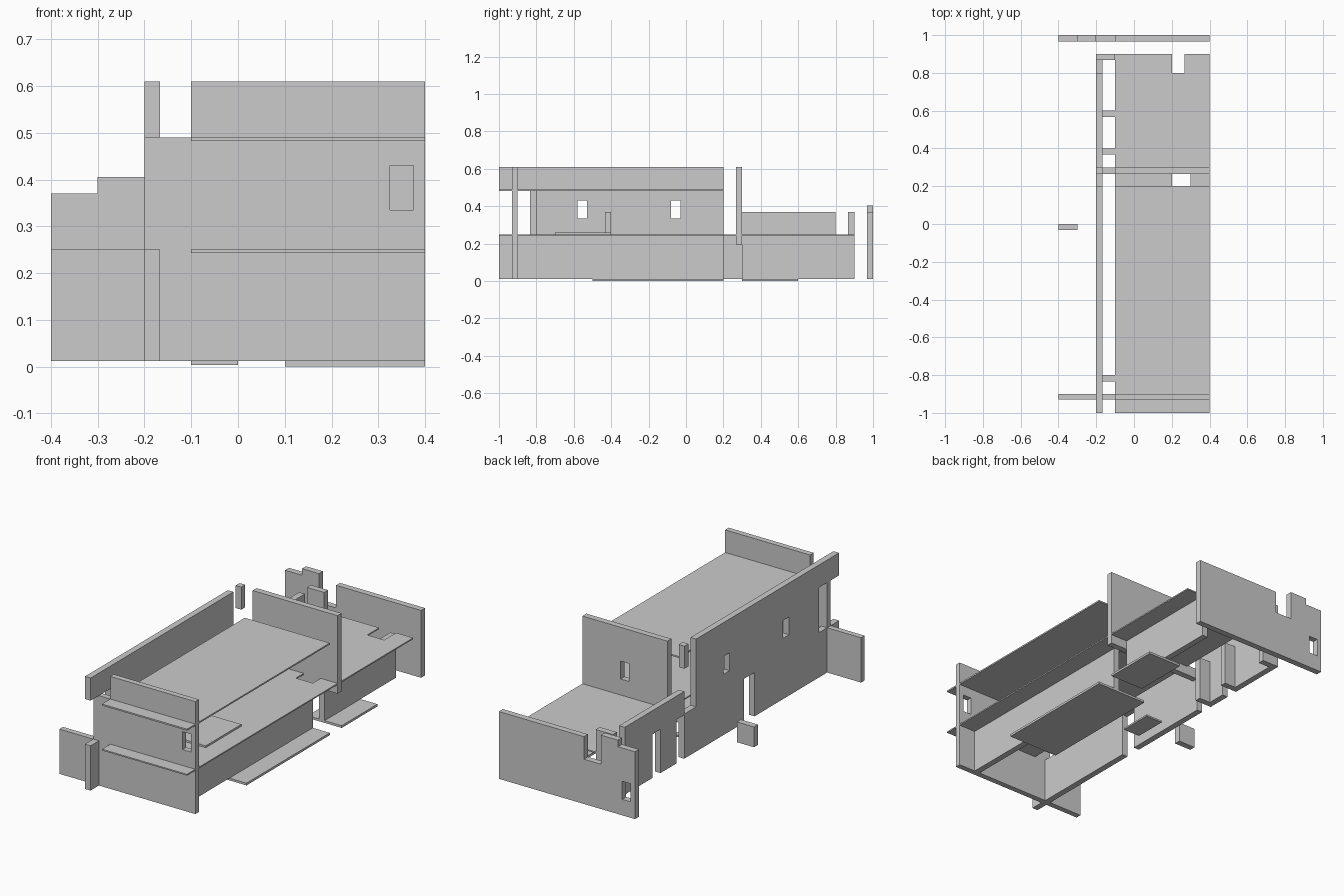
import bpy, bmesh
from mathutils import Vector

if "Cube" in bpy.data.objects:
    bpy.data.objects.remove(bpy.data.objects["Cube"])

T = 0.033           # wall thickness
G, F, R, P = 0.012, 0.25, 0.49, 0.61   # ground, first floor, roof, parapet heights


def panel(name, axis, lo, hi, solids, holes=()):
    """Flat plate normal to axis: union of rectangles (u0,u1,v0,v1) minus holes."""
    rects = list(solids) + list(holes)
    us = sorted({round(c, 4) for r in rects for c in r[:2]})
    vs = sorted({round(c, 4) for r in rects for c in r[2:]})

    def inside(u, v, group):
        return any(a < u < b and c < v < d for a, b, c, d in group)

    def place(u, v):
        return {'x': (lo, u, v), 'y': (u, lo, v), 'z': (u, v, lo)}[axis]

    bm = bmesh.new()
    for u0, u1 in zip(us, us[1:]):
        for v0, v1 in zip(vs, vs[1:]):
            u, v = (u0 + u1) / 2, (v0 + v1) / 2
            if inside(u, v, solids) and not inside(u, v, holes):
                bm.faces.new([bm.verts.new(place(*p)) for p in
                              ((u0, v0), (u1, v0), (u1, v1), (u0, v1))])
    bmesh.ops.remove_doubles(bm, verts=bm.verts, dist=1e-5)
    ext = bmesh.ops.extrude_face_region(bm, geom=bm.faces[:], use_keep_orig=True)
    off = Vector([(hi - lo) if a == axis else 0 for a in 'xyz'])
    bmesh.ops.translate(bm, vec=off,
                        verts=[g for g in ext['geom'] if isinstance(g, bmesh.types.BMVert)])
    bmesh.ops.recalc_face_normals(bm, faces=bm.faces)
    bmesh.ops.dissolve_limit(bm, angle_limit=0.01, verts=bm.verts, edges=bm.edges)
    me = bpy.data.meshes.new(name)
    bm.to_mesh(me)
    bm.free()
    ob = bpy.data.objects.new(name, me)
    bpy.context.collection.objects.link(ob)
    return ob


# Cross walls (u = x, v = z)
panel("front_wall", 'y', -0.93, -0.9,
      [(-0.4, -0.2, G, F), (-0.2, -0.1, G, R), (-0.1, 0.4, G, P)],
      [(0.325, 0.375, 0.335, 0.43)])
panel("middle_wall", 'y', 0.266, 0.299,
      [(-0.2, -0.1, 0.195, F), (-0.1, 0.4, 0.195, P)],
      [(0.125, 0.175, 0.335, 0.43)])
panel("back_wall", 'y', 0.967, 1.0,
      [(-0.4, -0.3, G, 0.37), (-0.3, -0.2, G, 0.405),
       (-0.2, -0.1, G, F), (-0.1, 0.4, G, 0.37)],
      [(-0.375, -0.325, 0.097, 0.193)])

# Long left wall (u = y, v = z) with doors, windows and terrace railing
panel("left_wall", 'x', -0.2, -0.2 + T,
      [(-1.0, 0.9, G, F), (-0.83, 0.2, F, R), (-1.0, 0.2, R, P),
       (0.3, 0.8, F, 0.37), (0.867, 0.9, F, 0.37)],
      [(-0.58, -0.53, 0.335, 0.43), (-0.08, -0.03, 0.335, 0.43),
       (-0.29, -0.2, G, 0.245), (0.3, 0.367, G, 0.245), (0.5, 0.567, G, 0.245)])
panel("left_wall_crossing_block", 'x', -0.2, -0.2 + T, [(0.266, 0.299, R, P)])

# Short stub walls branching off the left wall
for name, y, z0, z1 in (("upper_stub", -0.833, F, R), ("door_stub_a", 0.367, G, F),
                        ("door_stub_b", 0.567, G, F), ("end_stub", 0.867, G, 0.37)):
    panel(name, 'y', y, y + T, [(-0.2 + T, -0.1, z0, z1)])

# Right ground floor walls with the entrance gap between
panel("right_wall_front", 'x', 0.3 - T, 0.3, [(-0.9, 0.2, G, F - 0.007)])
panel("right_wall_back", 'x', 0.3 - T, 0.3, [(0.3, 0.9, G, F - 0.007)])

# Slabs (u = x, v = y)
panel("floor_slab", 'z', 0.243, F, [(-0.1, 0.4, -1.0, 0.9)],
      [(0.2, 0.3, 0.8, 0.9), (0.2, 0.3, 0.2, 0.28)])
panel("roof_slab", 'z', 0.482, R, [(-0.1, 0.4, -1.0, 0.2)])

# Thin ground plates and the raised platform upstairs
panel("porch_plate", 'z', 0.0, G, [(0.1, 0.4, -0.5, 0.2)])
panel("rear_porch_plate", 'z', 0.0, G, [(0.2, 0.4, 0.3, 0.6)])
panel("inner_plate", 'z', 0.003, G, [(-0.1, 0.0, -0.08, 0.1)])
panel("upper_platform", 'z', F, 0.26, [(0.0, 0.3, -0.7, -0.4)])

# Low free-standing walls
panel("upper_low_wall", 'y', -0.433, -0.4, [(-0.1, 0.1, F, 0.37)])
panel("outer_low_wall", 'y', -0.033, 0.0, [(-0.4, -0.3, G, 0.12)])
